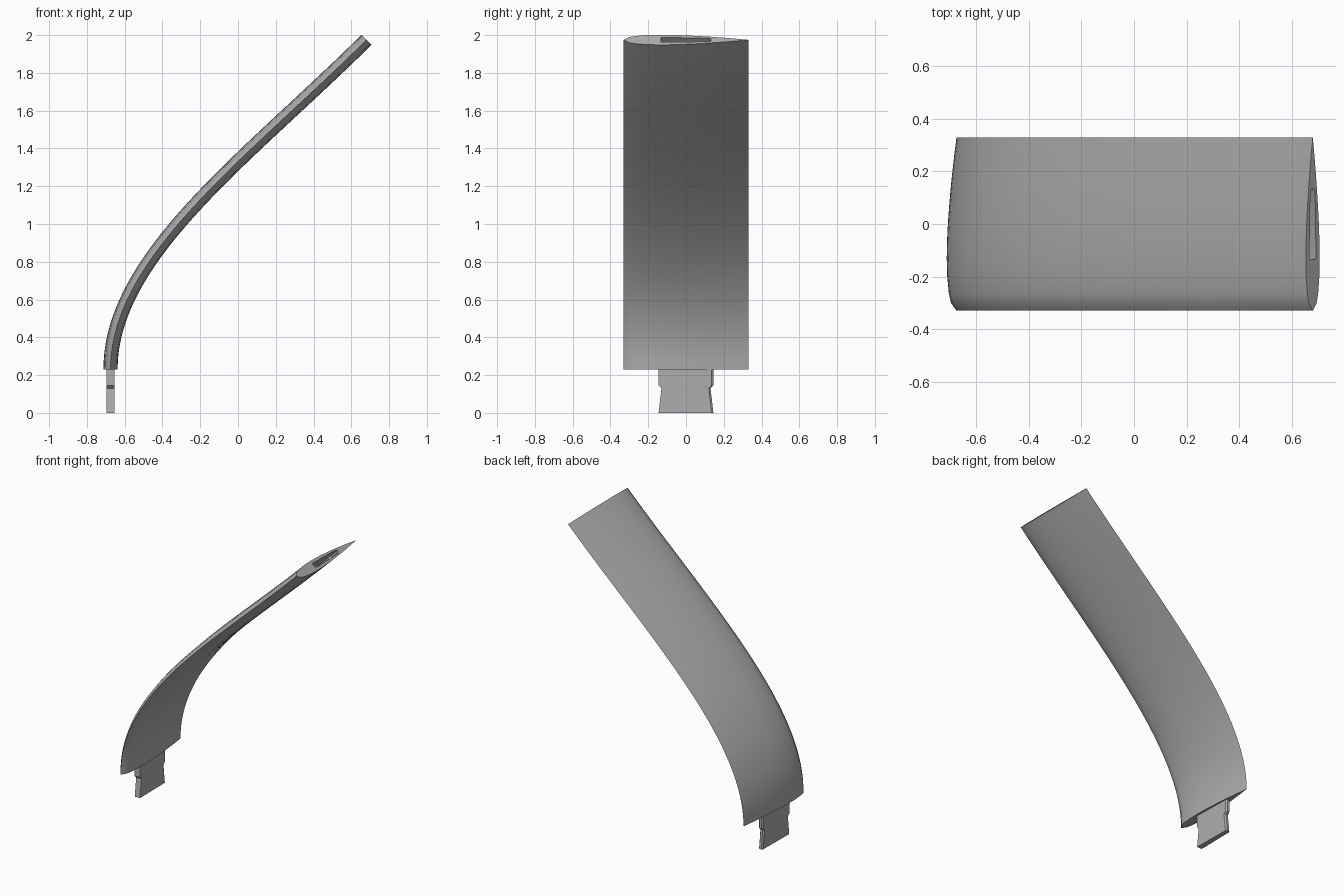
import bpy, bmesh, math
from mathutils import Vector, Matrix

if "Cube" in bpy.data.objects:
    bpy.data.objects.remove(bpy.data.objects["Cube"], do_unlink=True)

grey = bpy.data.materials.new("plain_grey")
grey.use_nodes = True
grey.diffuse_color = (0.42, 0.42, 0.42, 1)
grey.node_tree.nodes["Principled BSDF"].inputs["Base Color"].default_value = grey.diffuse_color

CHORD, THICK = 0.66, 0.075
ROOT, TIP = Vector((-0.675, 0, 0.23)), Vector((0.68, 0, 1.975))
HANDLES = [ROOT, Vector((-0.675, 0, 0.83)), Vector((0.05, 0, 1.35)), TIP]


def half_thickness(f):
    """Symmetric aerofoil, sharp at the trailing edge."""
    return 5 * THICK * (0.2969 * math.sqrt(f) - 0.126 * f - 0.3516 * f**2
                        + 0.2843 * f**3 - 0.1036 * f**4)


def path(t):
    """Point and tangent on the swept centre line."""
    a, b, c, d = HANDLES
    s = 1 - t
    point = a * s**3 + b * 3 * s * s * t + c * 3 * s * t * t + d * t**3
    tangent = (b - a) * s * s + (c - b) * 2 * s * t + (d - c) * t * t
    return point, tangent.normalized()


def loft(name, rings):
    """Skin a stack of closed rings and cap both ends."""
    bm = bmesh.new()
    loops = [[bm.verts.new(p) for p in ring] for ring in rings]
    n = len(loops[0])
    for low, high in zip(loops, loops[1:]):
        for i in range(n):
            j = (i + 1) % n
            bm.faces.new((low[i], low[j], high[j], high[i]))
    bm.faces.new(loops[0][::-1])
    bm.faces.new(loops[-1])
    bmesh.ops.recalc_face_normals(bm, faces=bm.faces)
    mesh = bpy.data.meshes.new(name)
    bm.to_mesh(mesh)
    bm.free()
    mesh.materials.append(grey)
    obj = bpy.data.objects.new(name, mesh)
    bpy.context.collection.objects.link(obj)
    return obj


def tenon_rings(matrix, grow=0.0):
    """Stepped plug: flared foot, narrow waist, straight neck."""
    rings = []
    for z, w, front, back in [(0, 0.145, 0.02, 0.016), (0.13, 0.13, 0.02, 0.016),
                              (0.145, 0.145, 0.022, 0.016), (0.24, 0.145, 0.022, 0.016)]:
        ring = [(-front, -w), (front, -w), (back, w - 0.01), (back / 2, w),
                (-back / 2, w), (-back, w - 0.01)]
        rings.append([matrix @ Vector((x, y, z - 0.23 + grow)) for x, y in ring])
    return rings


# Curved blade: aerofoil section swept along the path
fractions = [0, 0.045] + [0.1 * i for i in range(1, 11)]
outline = [(half_thickness(f), f) for f in fractions]
outline += [(-h, f) for h, f in outline[-2:0:-1]]
rings = []
for k in range(41):
    point, tangent = path(k / 40)
    side = Vector((tangent.z, 0, -tangent.x))
    rings.append([point + side * h + Vector((0, (f - 0.5) * CHORD, 0)) for h, f in outline])
blade = loft("curved_blade", rings)

# Plug under the root
loft("root_plug", tenon_rings(Matrix.Translation(ROOT)))

# Matching socket sunk into the tip
point, tangent = path(1)
frame = Matrix.Translation(point) @ Matrix.Rotation(math.atan2(tangent.x, tangent.z), 4, 'Y')
cutter = loft("socket_cutter", tenon_rings(frame @ Matrix.Diagonal((0.8, 0.92, 1, 1)), 0.01))
cutter.hide_render = True
cutter.hide_set(True)
cut = blade.modifiers.new("socket", 'BOOLEAN')
cut.operation = 'DIFFERENCE'
cut.solver = 'EXACT'
cut.object = cutter
bpy.context.view_layer.objects.active = blade
blade.select_set(True)
bpy.ops.object.modifier_apply(modifier=cut.name)
bpy.data.objects.remove(cutter, do_unlink=True)
bpy.ops.object.shade_smooth_by_angle(angle=math.radians(35))
